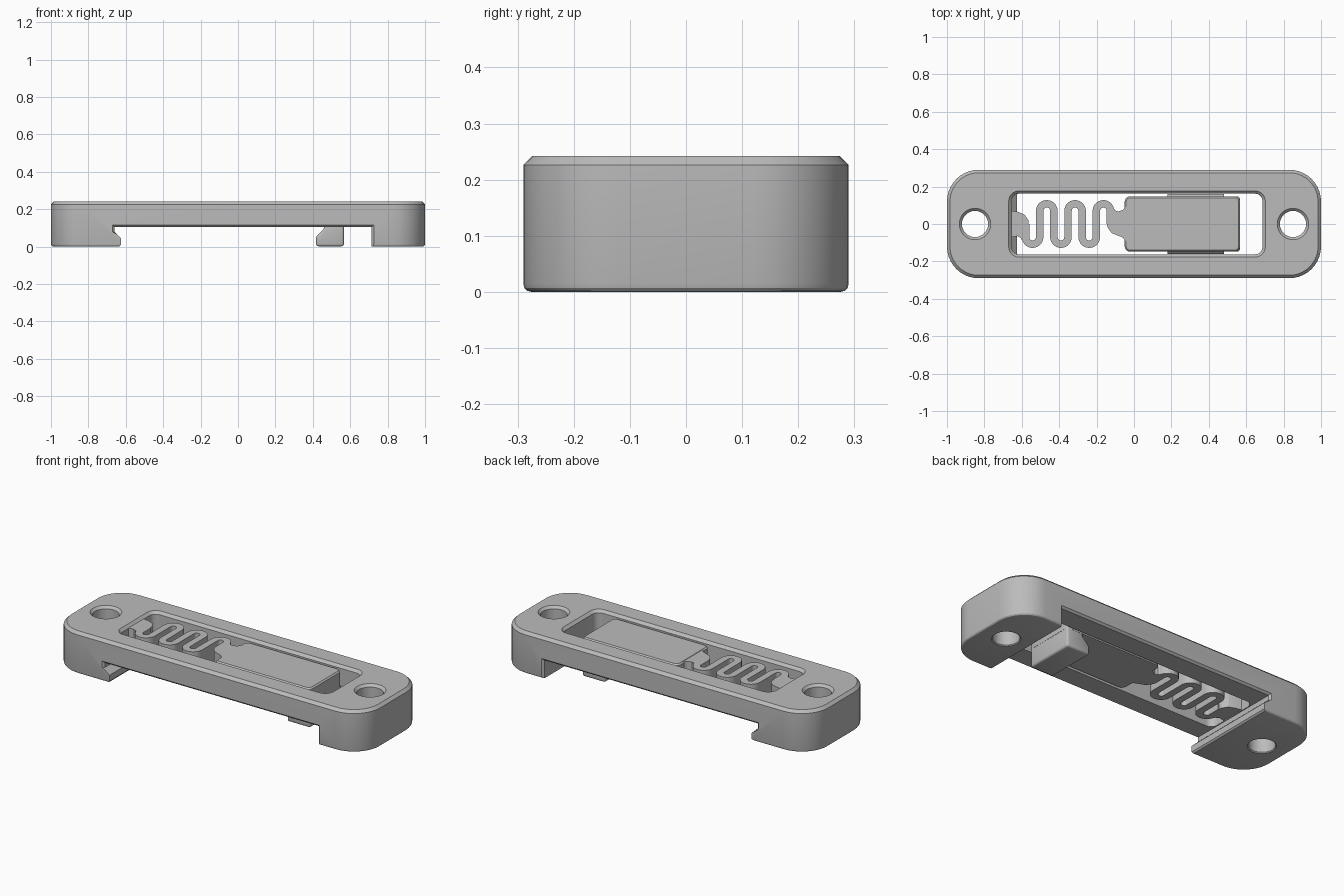
import bpy, bmesh
from math import sin, cos, pi, radians

default = bpy.data.objects.get("Cube")
if default:
    bpy.data.objects.remove(default, do_unlink=True)

grey = bpy.data.materials.new("plain_grey")
grey.use_nodes = True
colour = (0.5, 0.5, 0.5, 1)
grey.diffuse_color = colour
grey.node_tree.nodes["Principled BSDF"].inputs["Base Color"].default_value = colour


def rounded_rect(x0, x1, y0, y1, r, inset=0.0, n=10):
    """Counter-clockwise rounded rectangle, optionally shrunk by inset."""
    x0, x1, y0, y1 = x0 + inset, x1 - inset, y0 + inset, y1 - inset
    r = max(r - inset, 0.004)
    centres = [(x1 - r, y1 - r), (x0 + r, y1 - r), (x0 + r, y0 + r), (x1 - r, y0 + r)]
    return [(cx + r * cos(a), cy + r * sin(a))
            for q, (cx, cy) in enumerate(centres)
            for a in [(q + i / n) * pi / 2 for i in range(n + 1)]]


def circle(cx, r, n=48):
    return [(cx + r * cos(2 * pi * i / n), r * sin(2 * pi * i / n)) for i in range(n)]


def loft(name, layers, axis="z"):
    """Solid through matching outlines stacked along an axis."""
    place = {"z": lambda a, b, h: (a, b, h),
             "y": lambda a, b, h: (a, h, b),
             "x": lambda a, b, h: (h, a, b)}[axis]
    bm = bmesh.new()
    rings = [[bm.verts.new(place(a, b, h)) for a, b in pts] for pts, h in layers]
    for low, high in zip(rings, rings[1:]):
        for i in range(len(low)):
            j = (i + 1) % len(low)
            bm.faces.new((low[i], low[j], high[j], high[i]))
    bm.faces.new(rings[0][::-1])
    bm.faces.new(rings[-1])
    bmesh.ops.recalc_face_normals(bm, faces=bm.faces[:])
    mesh = bpy.data.meshes.new(name)
    bm.to_mesh(mesh)
    bm.free()
    mesh.materials.append(grey)
    obj = bpy.data.objects.new(name, mesh)
    bpy.context.collection.objects.link(obj)
    return obj


def activate(obj):
    bpy.ops.object.select_all(action="DESELECT")
    obj.select_set(True)
    bpy.context.view_layer.objects.active = obj


def cut(obj, cutter):
    activate(obj)
    mod = obj.modifiers.new("cut", "BOOLEAN")
    mod.operation, mod.solver, mod.object = "DIFFERENCE", "EXACT", cutter
    bpy.ops.object.modifier_apply(modifier=mod.name)
    bpy.data.objects.remove(cutter, do_unlink=True)


def smooth(obj):
    activate(obj)
    bpy.ops.object.shade_smooth_by_angle(angle=radians(30))


# Body block with rounded lower edge and chamfered upper edge
TOP = 0.242


def body_outline(inset):
    return rounded_rect(-1, 1, -0.29, 0.29, 0.17, inset)


body = loft("body", [(body_outline(d), z) for d, z in
                     [(0.015, 0), (0.007, 0.002), (0.002, 0.007), (0, 0.015),
                      (0, TOP - 0.016), (0.016, TOP)]])


# Rail channel underneath, with the fixed hook and chamfered outer rims
def channel(d):
    left, right, roof = -0.66 - d, 0.715 + d, 0.105 + d
    return [(-0.633, -0.05), (-0.633, 0.002), (-0.625, 0.01), (-0.625, 0.045),
            (left, 0.078), (left, roof), (right, roof), (right, -0.05)]


cut(body, loft("channel_cutter", [(channel(d), y) for d, y in
                                  [(0.031, -0.31), (0, -0.279), (0, 0.279), (0.031, 0.31)]], "y"))


# Window for the slider, chamfered at the top
def window(d):
    return rounded_rect(-0.655, 0.687, -0.162, 0.162, 0.04, -d)


cut(body, loft("window_cutter", [(window(d), z) for d, z in
                                 [(0, 0.09), (0, TOP - 0.015), (0.02, TOP + 0.005)]]))

# Screw holes
for x in (-0.85, 0.85):
    cut(body, loft("hole_cutter", [(circle(x, r), z) for r, z in
                                   [(0.08, -0.005), (0.07, 0.005), (0.07, TOP - 0.014),
                                    (0.089, TOP + 0.005)]]))
smooth(body)

# Serpentine spring
LOW, HIGH = 0.11, 0.228
PITCH, REACH, HALF = 0.0757, 0.07, 0.02
path = [(-0.58, 0.0, 1.0, 0.0)]
for i in range(6):
    side = 1 if i % 2 else -1
    centre = -0.58 + (i + 0.5) * PITCH
    for k in range(15):
        t = pi * k / 14
        # position, then the normal pointing to the right of travel for the ribbon
        path.append((centre - PITCH / 2 * cos(t), side * (REACH + PITCH / 2 * sin(t)),
                     side * cos(t), -sin(t)))
path.append((-0.58 + 6 * PITCH, 0.0, -1.0, 0.0))
path[0] = (-0.58, 0.0, -1.0, 0.0)
edge_a = [(x + HALF * u, y + HALF * v) for x, y, u, v in path]
edge_b = [(x - HALF * u, y - HALF * v) for x, y, u, v in path]
ribbon = edge_a + edge_b[::-1]
smooth(loft("spring", [(ribbon, LOW), (ribbon, HIGH)]))

# Spring root joining the body, and neck joining the slider
root = [(-0.69, 0.085), (-0.65, 0.07), (-0.62, 0.065), (-0.585, 0.05), (-0.565, 0.02),
        (-0.56, -0.07), (-0.6, -0.085), (-0.605, -0.075), (-0.625, -0.065),
        (-0.65, -0.07), (-0.69, -0.085)]
neck = [(-0.146, 0.07), (-0.105, 0.08), (-0.1, 0.072), (-0.085, 0.067), (-0.06, 0.075),
        (-0.04, 0.1), (-0.04, -0.1), (-0.06, -0.072), (-0.09, -0.06), (-0.12, -0.048),
        (-0.14, -0.02), (-0.146, 0.0)]
for name, pts in (("spring_root", root), ("spring_neck", neck)):
    smooth(loft(name, [(pts, LOW), (pts, HIGH)]))


# Slider block
def slider_outline(inset):
    return rounded_rect(-0.05, 0.567, -0.148, 0.148, 0.03, inset)


smooth(loft("slider", [(slider_outline(d), z) for d, z in
                       [(0, LOW - 0.003), (0, HIGH - 0.006), (0.008, HIGH + 0.002)]]))

# Guide ribs on both sides of the slider
for name, s in (("back_rib", 1), ("front_rib", -1)):
    ridge = [(s * 0.14, 0.145), (s * 0.16, 0.165), (s * 0.16, 0.175), (s * 0.14, 0.195)]
    loft(name, [(ridge, 0.18), (ridge, 0.48)], "x")

# Moving hook under the slider
hook_profile = [(0.418, 0.002), (0.418, 0.055), (0.462, 0.098), (0.462, 0.14),
                (0.566, 0.14), (0.566, 0.002)]
hook = loft("slider_hook", [(hook_profile, -0.147), (hook_profile, 0.147)], "y")
bevel = hook.modifiers.new("soft_edges", "BEVEL")
bevel.width, bevel.segments, bevel.limit_method = 0.012, 3, "ANGLE"
activate(hook)
bpy.ops.object.modifier_apply(modifier=bevel.name)
smooth(hook)
